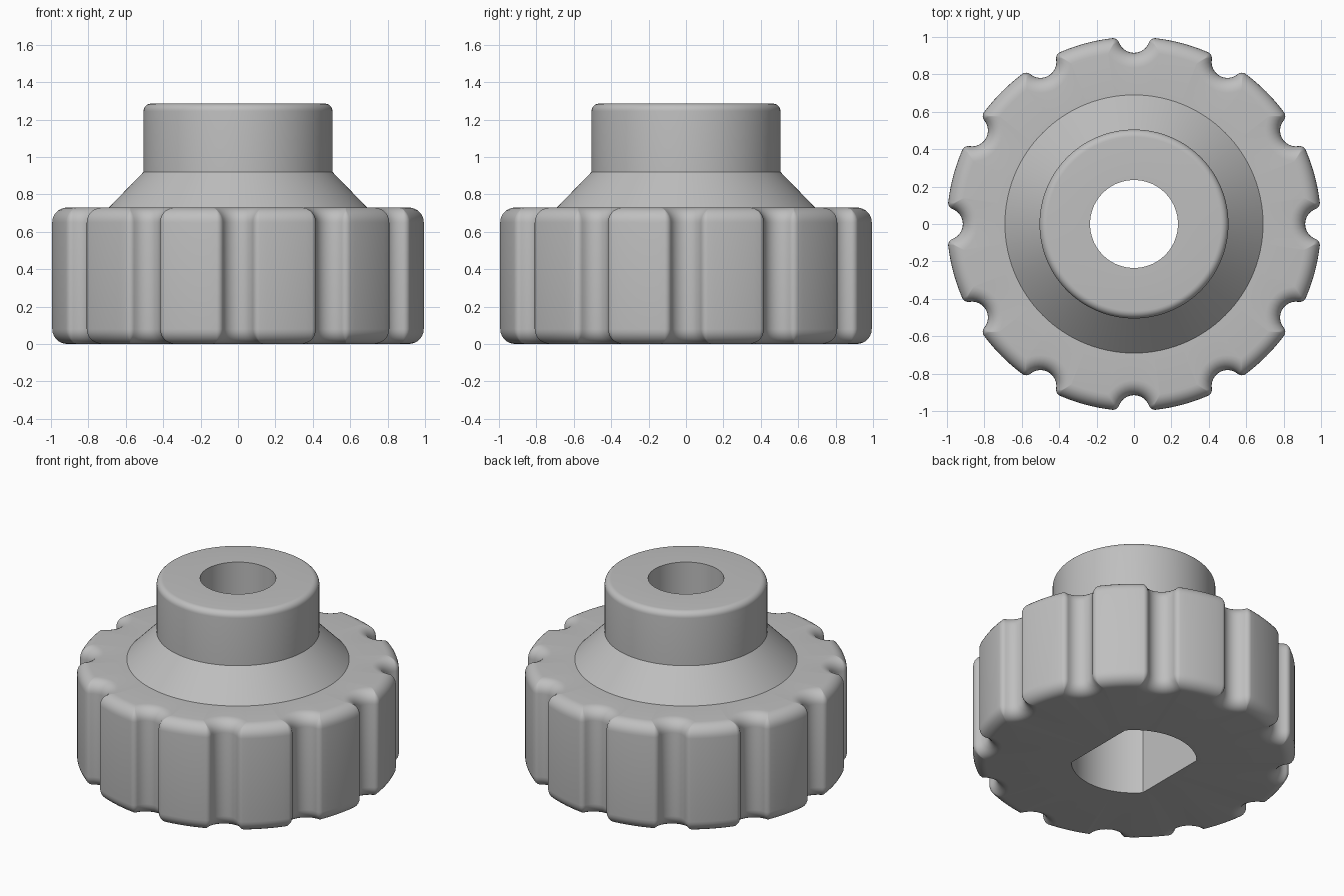
import bpy, bmesh
from math import sin, cos, pi, acos, atan2, hypot, radians

old = bpy.data.objects.get("Cube")
if old:
    bpy.data.objects.remove(old, do_unlink=True)

NOTCHES = 12
NOTCH_R = 0.085        # scallop radius, centred on the rim
LIP = 0.035            # rounding of the scallop lips
EDGE = 0.08            # rounding of grip top and bottom edges
GRIP_Z, CONE_Z, HUB_Z = 0.73, 0.92, 1.285
CONE_R, HUB_R, BORE_R = 0.69, 0.505, 0.235
HUB_EDGE = 0.04
POCKET_R, POCKET_FLAT = 0.39, 0.29


def half_sector(inset):
    """Half of one scallop and rib, centred on the +x axis, shrunk by inset."""
    lip = max(LIP - inset, 0.003)
    notch, rim = NOTCH_R + inset, 1 - inset
    a, b = notch + lip, rim - lip
    phi = acos((1 + b * b - a * a) / (2 * b))
    cx, cy = b * cos(phi), b * sin(phi)
    end = atan2(cy, 1 - cx)
    pts = []
    for i in range(7):                      # scallop
        t = end * i / 6
        pts.append((1 - notch * cos(t), notch * sin(t)))
    for i in range(1, 7):                   # lip
        t = -end + (phi + end) * i / 6
        pts.append((cx + lip * cos(t), cy + lip * sin(t)))
    for i in range(1, 5):                   # rim
        t = phi + (pi / NOTCHES - phi) * i / 4
        pts.append((rim * cos(t), rim * sin(t)))
    return pts


def grip_ring(inset):
    half = half_sector(inset)
    sector = [(x, -y) for x, y in half[-2:0:-1]] + half
    ring = []
    for k in range(NOTCHES):
        c, s = cos(2 * pi * k / NOTCHES), sin(2 * pi * k / NOTCHES)
        ring += [(x * c - y * s, x * s + y * c) for x, y in sector]
    return ring


angles = [atan2(y, x) for x, y in grip_ring(EDGE)]


def circle(r):
    return [(r * cos(t), r * sin(t)) for t in angles]


def pocket_ring():
    """Round hole with two flats facing left and right."""
    ring = [(min(POCKET_R, POCKET_FLAT / max(abs(cos(t)), 0.01)), t) for t in angles]
    ring = [(r * cos(t), r * sin(t)) for r, t in ring]
    h = (POCKET_R ** 2 - POCKET_FLAT ** 2) ** 0.5
    for sx in (-1, 1):
        for sy in (-1, 1):
            corner = (sx * POCKET_FLAT, sy * h)
            near = min(range(len(ring)), key=lambda i: hypot(
                ring[i][0] - corner[0], ring[i][1] - corner[1]))
            ring[near] = corner
    return ring


# Rings running up the outside and back down through the bore
rings = []
steps = [pi / 2 * i / 7 for i in range(8)]
for t in reversed(steps):
    rings.append((grip_ring(EDGE * (1 - cos(t))), EDGE * (1 - sin(t))))
for t in steps:
    rings.append((grip_ring(EDGE * (1 - cos(t))), GRIP_Z - EDGE * (1 - sin(t))))
rings += [(circle(CONE_R), GRIP_Z), (circle(HUB_R), CONE_Z)]
for t in steps:
    rings.append((circle(HUB_R - HUB_EDGE * (1 - cos(t))),
                  HUB_Z - HUB_EDGE * (1 - sin(t))))
rings += [(circle(BORE_R), HUB_Z), (circle(BORE_R), GRIP_Z),
          (pocket_ring(), GRIP_Z), (pocket_ring(), 0)]

# Skin the rings into one closed solid
bm = bmesh.new()
loops = [[bm.verts.new((x, y, z)) for x, y in pts] for pts, z in rings]
n = len(angles)
for k, lower in enumerate(loops):
    upper = loops[(k + 1) % len(loops)]
    for i in range(n):
        j = (i + 1) % n
        bm.faces.new((lower[i], lower[j], upper[j], upper[i]))
bmesh.ops.recalc_face_normals(bm, faces=bm.faces)
mesh = bpy.data.meshes.new("knob_body")
bm.to_mesh(mesh)
bm.free()
knob = bpy.data.objects.new("knob_body", mesh)
bpy.context.collection.objects.link(knob)

# Plain grey material
grey = bpy.data.materials.new("plain_grey")
grey.use_nodes = True
colour = (0.52, 0.52, 0.52, 1)
grey.diffuse_color = colour
grey.node_tree.nodes["Principled BSDF"].inputs["Base Color"].default_value = colour
mesh.materials.append(grey)

bpy.ops.object.select_all(action="DESELECT")
knob.select_set(True)
bpy.context.view_layer.objects.active = knob
bpy.ops.object.shade_smooth_by_angle(angle=radians(30))
